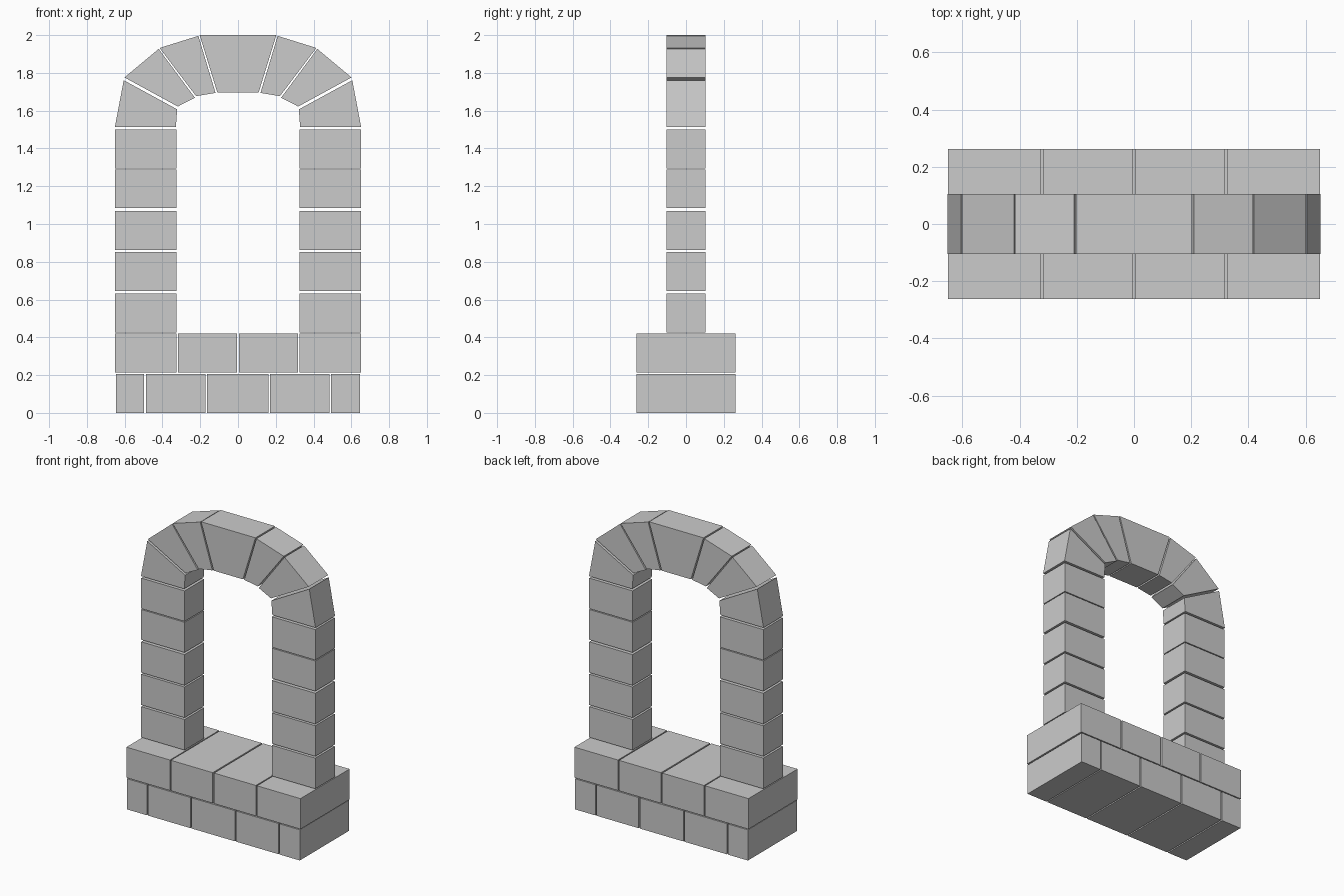
import bpy

if "Cube" in bpy.data.objects:
    bpy.data.objects.remove(bpy.data.objects["Cube"])


def stone(name, outline, depth):
    """Extrude an XZ outline (counter-clockwise seen from the front) along y."""
    n = len(outline)
    verts = [(x, -depth, z) for x, z in outline] + [(x, depth, z) for x, z in outline]
    faces = [tuple(range(n)), tuple(range(2 * n - 1, n - 1, -1))]
    faces += [(i, i + n, (i + 1) % n + n, (i + 1) % n) for i in range(n)]
    mesh = bpy.data.meshes.new(name)
    mesh.from_pydata(verts, [], faces)
    obj = bpy.data.objects.new(name, mesh)
    bpy.context.collection.objects.link(obj)
    return obj


def block(name, x0, x1, z0, z1, depth):
    return stone(name, [(x0, z0), (x1, z0), (x1, z1), (x0, z1)], depth)


def mirrored(outline):
    return [(-x, z) for x, z in reversed(outline)]


BASE, WALL = 0.262, 0.104

# Two base courses with staggered joints
lower = [(-0.646, -0.497), (-0.488, -0.172), (-0.163, 0.161), (0.17, 0.485), (0.493, 0.645)]
upper = [(-0.65, -0.325), (-0.318, -0.006), (0.004, 0.317), (0.325, 0.65)]
for i, (x0, x1) in enumerate(lower):
    block(f"base_lower_stone_{i + 1}", x0, x1, 0.0, 0.207, BASE)
for i, (x0, x1) in enumerate(upper):
    block(f"base_upper_stone_{i + 1}", x0, x1, 0.213, 0.419, BASE)

# Pillars
rows = [(0.425, 0.632), (0.644, 0.851), (0.862, 1.07), (1.084, 1.288), (1.294, 1.5)]
for i, (z0, z1) in enumerate(rows):
    block(f"pillar_stone_left_{i + 1}", -0.65, -0.326, z0, z1, WALL)
    block(f"pillar_stone_right_{i + 1}", 0.326, 0.65, z0, z1, WALL)

# Wedge stones of the arch, left side then mirrored
wedges = [
    [(-0.652, 1.513), (-0.329, 1.513), (-0.322, 1.607), (-0.605, 1.761)],
    [(-0.601, 1.776), (-0.319, 1.622), (-0.228, 1.668), (-0.42, 1.927)],
    [(-0.415, 1.932), (-0.222, 1.677), (-0.119, 1.694), (-0.21, 1.996)],
]
for i, outline in enumerate(wedges):
    stone(f"arch_stone_left_{i + 1}", outline, WALL)
    stone(f"arch_stone_right_{i + 1}", mirrored(outline), WALL)

# Keystone
stone("keystone", [(-0.109, 1.695), (0.109, 1.695), (0.203, 2.0), (-0.203, 2.0)], WALL)
